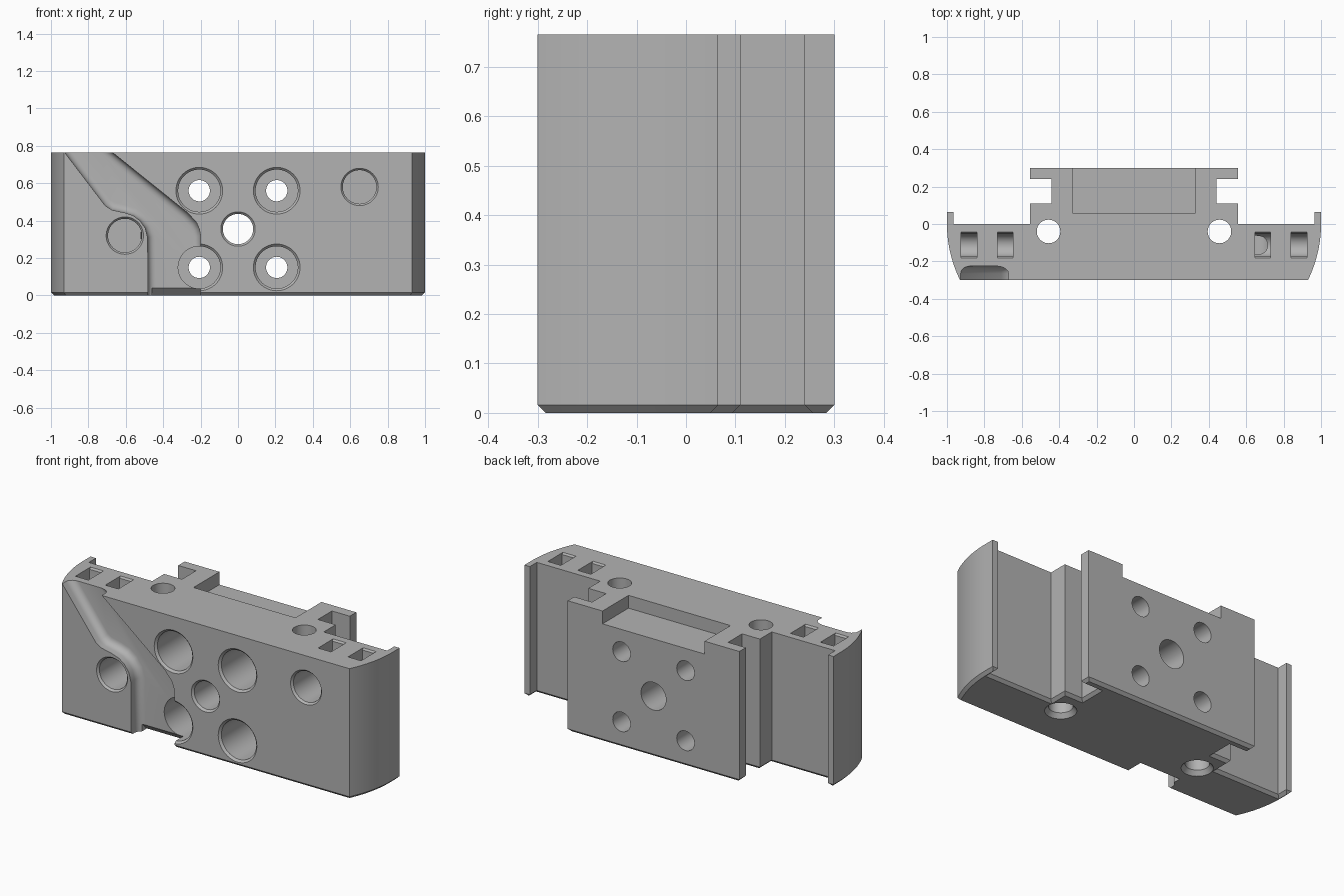
import bpy, bmesh
from math import sin, cos, pi, asin
from mathutils import Matrix

cube = bpy.data.objects.get("Cube")
if cube:
    bpy.data.objects.remove(cube, do_unlink=True)

H, FRONT, BACK = 0.765, -0.3, 0.3

grey = bpy.data.materials.new("plain grey")
grey.use_nodes = True
grey.diffuse_color = (0.45, 0.45, 0.45, 1)
grey.node_tree.nodes["Principled BSDF"].inputs["Base Color"].default_value = (0.45, 0.45, 0.45, 1)


def to_object(name, bm):
    bmesh.ops.recalc_face_normals(bm, faces=bm.faces)
    mesh = bpy.data.meshes.new(name)
    bm.to_mesh(mesh)
    bm.free()
    ob = bpy.data.objects.new(name, mesh)
    mesh.materials.append(grey)
    bpy.context.collection.objects.link(ob)
    return ob


def prism(outline, lo, hi, axis, edge_test=None, offset=0, segments=1):
    """Extrude a 2D outline along an axis, optionally bevelling chosen edges."""
    place = {"x": lambda a, b, t: (t, a, b),
             "y": lambda a, b, t: (a, t, b),
             "z": lambda a, b, t: (a, b, t)}[axis]
    bm = bmesh.new()
    rings = [[bm.verts.new(place(a, b, t)) for a, b in outline] for t in (lo, hi)]
    n = len(outline)
    for ring in rings:
        bm.faces.new(ring)
    for i in range(n):
        j = (i + 1) % n
        bm.faces.new((rings[0][i], rings[0][j], rings[1][j], rings[1][i]))
    bmesh.ops.recalc_face_normals(bm, faces=bm.faces)
    if edge_test:
        edges = [e for e in bm.edges if all(edge_test(v.co) for v in e.verts)]
        bmesh.ops.bevel(bm, geom=edges, offset=offset, segments=segments,
                        profile=0.5, affect='EDGES')
    return bm


def lathe(steps, matrix, n=48):
    """Solid of revolution through (radius, height) steps, then placed."""
    bm = bmesh.new()
    rings = [[bm.verts.new((r * cos(2 * pi * i / n), r * sin(2 * pi * i / n), h))
              for i in range(n)] for r, h in steps]
    bm.faces.new(rings[0])
    bm.faces.new(rings[-1])
    for a, b in zip(rings, rings[1:]):
        for i in range(n):
            j = (i + 1) % n
            bm.faces.new((a[i], a[j], b[j], b[i]))
    bm.transform(matrix)
    return bm


# Carriage body: symmetric plan outline with bowed ends and a rear T-shaped rail
R = (0.3 ** 2 + 0.07 ** 2) / 0.14
sweep = asin(0.3 / R)
half = [(1 - R + R * cos(a), R * sin(a))
        for a in (-sweep * (1 - i / 14) for i in range(15))]
half += [(1, 0.065), (0.965, 0.065), (0.965, 0), (0.555, 0), (0.555, 0.11),
         (0.44, 0.11), (0.44, 0.24), (0.555, 0.24), (0.555, BACK)]
outline = half + [(-x, y) for x, y in reversed(half)]
body = to_object("carriage_body",
                 prism(outline, 0, H, "z", lambda c: c.z < 0.001, 0.016))


def cut(bm):
    cutter = to_object("cutter", bm)
    cutter.hide_render = True
    mod = body.modifiers.new("cut", 'BOOLEAN')
    mod.operation, mod.solver, mod.object = 'DIFFERENCE', 'EXACT', cutter
    bpy.context.view_layer.objects.active = body
    bpy.ops.object.modifier_apply(modifier=mod.name)
    bpy.data.objects.remove(cutter, do_unlink=True)


def front_hole(x, z, steps):
    turn = Matrix.Translation((x, FRONT, z)) @ Matrix.Rotation(-pi / 2, 4, 'X')
    cut(lathe(steps, turn))


# Belt channel on the front, with a filleted floor
channel = [(-1.03, 0.9), (-0.71, 0.48), (-0.674, 0.457), (-0.604, 0.442),
           (-0.56, 0.427), (-0.524, 0.4), (-0.496, 0.36), (-0.483, 0.31),
           (-0.48, -0.2), (-0.2, -0.2), (-0.2, 0.32), (-0.207, 0.355),
           (-0.222, 0.39), (-0.267, 0.44), (-0.84, 0.9)]
FLOOR = -0.225
cut(prism(channel, -0.4, FLOOR, "y", lambda c: c.y > FLOOR - 0.001, 0.04, 5))

# Lead-in chamfer at the bottom of the channel
cut(prism([(-0.31, 0.04), (FLOOR, 0.04), (FLOOR + 0.06, -0.02), (-0.31, -0.02)],
          -0.46, -0.2, "x"))

# Rear pocket, open to the top and back
cut(prism([(-0.33, 0.06), (0.33, 0.06), (0.33, 0.4), (-0.33, 0.4)], H - 0.075, 0.9, "z"))

# Counterbored mounting holes
for x in (-0.207, 0.207):
    for z in (0.15, 0.56):
        front_hole(x, z, [(0.125, -0.05), (0.125, 0), (0.113, 0.012), (0.113, 0.4),
                          (0.057, 0.4), (0.057, 0.7)])

# Central through hole and two blind holes
front_hole(0, 0.355, [(0.092, -0.05), (0.092, 0), (0.081, 0.012), (0.081, 0.7)])
for x, z in ((-0.605, 0.32), (0.65, 0.58)):
    front_hole(x, z, [(0.1, -0.05), (0.1, 0), (0.09, 0.012), (0.09, 0.25)])

# Vertical rod holes, flared at the bottom, and the tie slots on top
for side in (-1, 1):
    cut(lathe([(0.083, -0.05), (0.083, 0), (0.063, 0.025), (0.063, 0.9)],
              Matrix.Translation((side * 0.457, -0.04, 0))))
    for x in (0.688, 0.882):
        mid, r = -0.113, 0.062
        slot = [(mid + 0.07, 0.9), (mid + 0.07, H), (mid + r, H - 0.01)]
        slot += [(mid + r * cos(a), H - 0.06 - r * sin(a))
                 for a in (pi * i / 12 for i in range(13))]
        slot += [(mid - r, H - 0.01), (mid - 0.07, H), (mid - 0.07, 0.9)]
        cut(prism(slot, side * x - 0.042, side * x + 0.042, "x"))

# Smooth the curved walls, keep machined edges sharp
bpy.ops.object.select_all(action='DESELECT')
body.select_set(True)
bpy.context.view_layer.objects.active = body
bpy.ops.object.shade_smooth_by_angle(angle=pi / 6)
